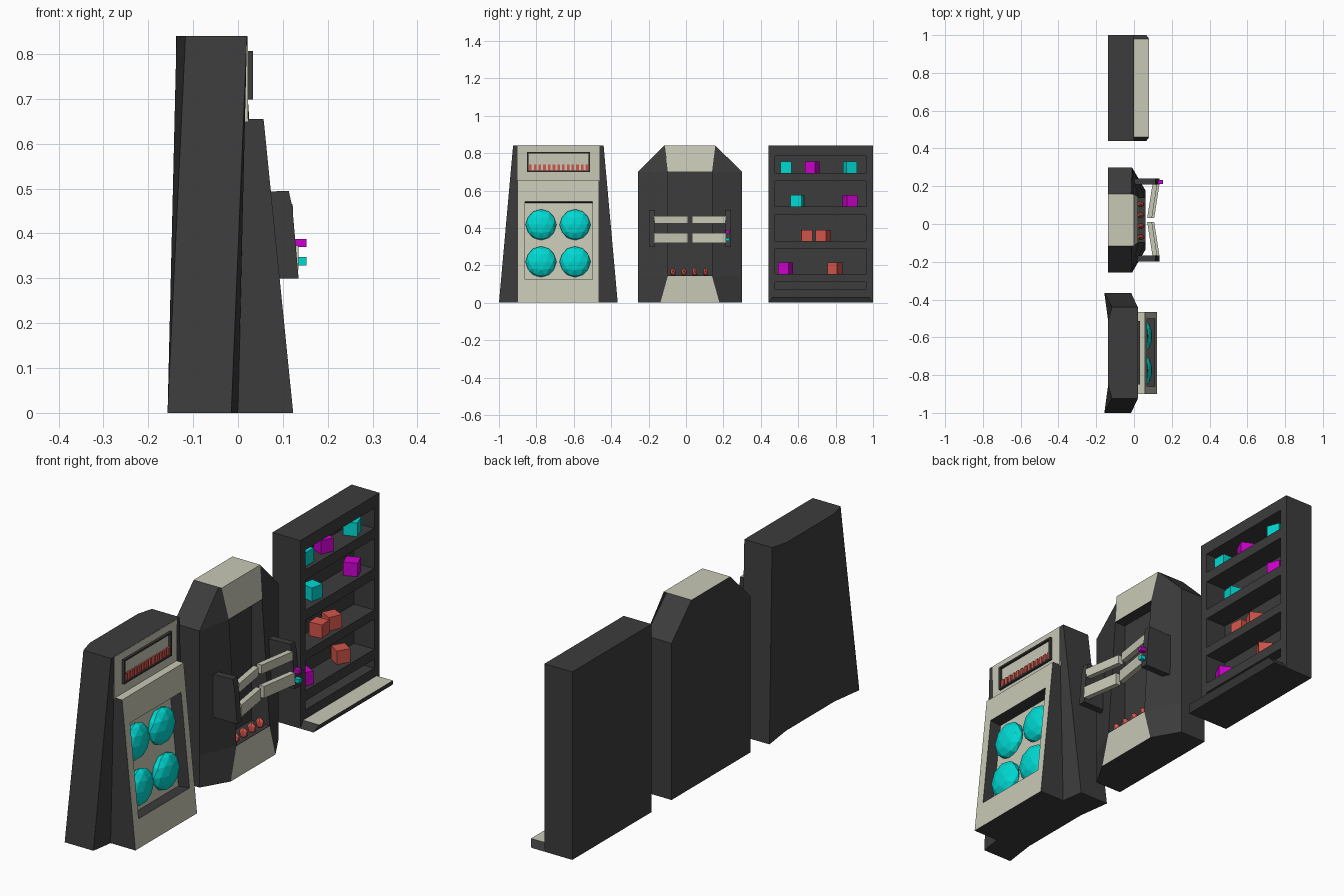
import bpy, bmesh, math
from mathutils import Vector, Matrix

if "Cube" in bpy.data.objects:
    bpy.data.objects.remove(bpy.data.objects["Cube"])


def material(name, rgb):
    m = bpy.data.materials.new(name)
    m.diffuse_color = (*rgb, 1)
    m.use_nodes = True
    m.node_tree.nodes["Principled BSDF"].inputs["Base Color"].default_value = m.diffuse_color
    return m


DARK = material("dark_grey", (0.045, 0.045, 0.045))
LIGHT = material("cream", (0.58, 0.58, 0.47))
CYAN = material("cyan", (0.0, 0.7, 0.65))
RED = material("red", (0.65, 0.09, 0.07))
MAGENTA = material("magenta", (0.6, 0.0, 0.6))


def finish(name, bm, *mats):
    bmesh.ops.recalc_face_normals(bm, faces=bm.faces)
    me = bpy.data.meshes.new(name)
    bm.to_mesh(me)
    bm.free()
    for m in mats:
        me.materials.append(m)
    ob = bpy.data.objects.new(name, me)
    bpy.context.collection.objects.link(ob)
    return ob


def loft(name, rings, *mats):
    """Skin closed rings of equal length and cap both ends."""
    bm = bmesh.new()
    vs = [[bm.verts.new(p) for p in r] for r in rings]
    n = len(vs[0])
    for a, b in zip(vs, vs[1:]):
        for i in range(n):
            j = (i + 1) % n
            bm.faces.new((a[i], a[j], b[j], b[i]))
    bm.faces.new(vs[0])
    bm.faces.new(vs[-1])
    return finish(name, bm, *mats)


def prism(name, xz, y0, y1, *mats):
    return loft(name, [[(x, y, z) for x, z in xz] for y in (y0, y1)], *mats)


def box(name, x, y, z, *mats):
    return prism(name, [(x[0], z[0]), (x[1], z[0]), (x[1], z[1]), (x[0], z[1])], *y, *mats)


def turned_cube(name, centre, size, angle, mat):
    bm = bmesh.new()
    bmesh.ops.create_cube(bm, size=size, matrix=Matrix.Translation(centre) @ Matrix.Rotation(angle, 4, 'Z'))
    return finish(name, bm, mat)


def ball(name, centre, radii, level, mat):
    bm = bmesh.new()
    bmesh.ops.create_icosphere(bm, subdivisions=level, radius=1,
                               matrix=Matrix.Translation(centre) @ Matrix.Diagonal((*radii, 1)))
    return finish(name, bm, mat)


def paint(ob, test):
    """Give the second material slot to faces that pass the test."""
    for p in ob.data.polygons:
        if test(p.normal, p.center):
            p.material_index = 1


def cut(ob, cutter):
    mod = ob.modifiers.new("cut", 'BOOLEAN')
    mod.operation = 'DIFFERENCE'
    mod.solver = 'EXACT'
    mod.object = cutter
    bpy.context.view_layer.objects.active = ob
    bpy.ops.object.modifier_apply(modifier=mod.name)
    bpy.data.objects.remove(cutter)


# --- Left cabinet: flared body with leaning wings
CA = -0.6825


def plan(half, z):
    return [(x, CA + h, z) for x, h in half] + [(x, CA - h, z) for x, h in reversed(half)]


loft("orb_cabinet_body", [
    plan([(-0.137, 0.17), (-0.157, 0.3175), (-0.015, 0.3175), (0.0, 0.22)], 0),
    plan([(-0.137, 0.17), (-0.117, 0.242), (0.02, 0.242), (0.02, 0.22)], 0.84)], DARK)

# Sloping front panel with a recess parallel to its face
panel = prism("orb_panel", [(-0.02, 0), (0.123, 0), (0.057, 0.655), (0.0, 0.655)], -0.9, -0.465, DARK, LIGHT)
paint(panel, lambda n, c: n.x > 0.5 or n.z > 0.9)
tilt = 0.066 / 0.655
def face_x(z):
    return 0.123 - tilt * z


def inset(z, d):
    return (face_x(z) - d, z - tilt * d)


cutter = prism("recess_cutter", [inset(0.123, 0.055), inset(0.123, -0.03), inset(0.54, -0.03), inset(0.54, 0.055)],
               -0.86, -0.50, DARK, LIGHT)
cutter.hide_render = True
paint(cutter, lambda n, c: n.x < -0.5)
cut(panel, cutter)
for y in (-0.775, -0.593):
    for z in (0.219, 0.417):
        ball("orb", (face_x(z) - 0.045, y, z), (0.04, 0.083, 0.083), 2, CYAN)

# Upper face plate, display frame and indicator bars
prism("upper_plate", [(0.0, 0.65), (0.022, 0.65), (0.022, 0.839), (0.0, 0.839)], -0.902, -0.462, LIGHT)
for z in ((0.699, 0.707), (0.799, 0.807)):
    box("display_frame_rail", (0.015, 0.033), (-0.85, -0.513), z, DARK)
for y in ((-0.85, -0.842), (-0.521, -0.513)):
    box("display_frame_post", (0.015, 0.033), y, (0.699, 0.807), DARK)
for i in range(13):
    y = -0.832 + i * 0.0252
    box("indicator_bar", (0.015, 0.03), (y - 0.007, y + 0.007), (0.707, 0.74), RED)

# --- Middle pod: faceted body with a tall recess
CB = 0.021


def pod_row(z, outer, outer_x, front, front_x):
    half = [(-0.138, outer), (outer_x, outer), (front_x, front)]
    return [(x, CB + h, z) for x, h in half] + [(x, CB - h, z) for x, h in reversed(half)]


pod = loft("pod_body", [
    pod_row(0, 0.278, -0.01, 0.158, 0.06),
    pod_row(0.143, 0.278, -0.01, 0.118, 0.06),
    pod_row(0.70, 0.278, -0.01, 0.118, 0.022),
    pod_row(0.84, 0.137, -0.015, 0.136, 0.0)], DARK, LIGHT)
paint(pod, lambda n, c: n.z > 0.9 or (n.x > 0.5 and abs(c.y - CB) < 0.02 and (c.z < 0.14 or c.z > 0.72)))
cutter = box("pod_cutter", (-0.03, 0.2), (CB - 0.117, CB + 0.117), (0.145, 0.698), DARK, LIGHT)
cutter.hide_render = True
cut(pod, cutter)
for i in range(4):
    ball("pod_light", (0.035, -0.069 + i * 0.058, 0.163), (0.021, 0.015, 0.026), 1, RED)

# Side brackets with restraint bars fanning inward
for s in (-1, 1):
    prism("bar_bracket", [(-0.02, 0.49), (0.113, 0.495), (0.121, 0.46), (0.135, 0.30), (-0.02, 0.30)],
          CB + s * 0.188, CB + s * 0.22, DARK)
    for z0, z1, push in ((0.425, 0.465, 0.0), (0.32, 0.373, 0.012)):
        ya, yb = CB + s * 0.011, CB + s * 0.19
        rings = [[(x + d, y, z) for d, z in ((0, z0), (0.025, z0), (0.025, z1), (0, z1))]
                 for x, y in ((0.07 + push, ya), (0.098 + push, yb))]
        loft("restraint_bar", rings, LIGHT)
for z, m in ((0.338, CYAN), (0.379, MAGENTA)):
    box("bracket_button", (0.11, 0.153), (0.212, 0.232), (z - 0.009, z + 0.009), m)

# --- Right shelf unit with open bays
shelf = box("shelf_body", (-0.138, 0.0), (0.44, 1.0), (0, 0.84), DARK)
for z, back in (((0.695, 0.785), -0.1), ((0.515, 0.65), -0.1), ((0.33, 0.47), -0.1),
                ((0.155, 0.29), -0.1), ((0.07, 0.11), -0.1)):
    cutter = box("bay_cutter", (back, 0.1), (0.477, 0.963), z, DARK)
    cutter.hide_render = True
    cut(shelf, cutter)

# Foot step with bevelled ends and a light tread
foot = loft("foot_step", [
    [(-0.01, 0.44, 0), (0.065, 0.44, 0), (0.065, 1.0, 0), (-0.01, 1.0, 0)],
    [(-0.01, 0.46, 0.03), (0.08, 0.46, 0.03), (0.08, 0.98, 0.03), (-0.01, 0.98, 0.03)]], DARK, LIGHT)
paint(foot, lambda n, c: n.z > 0.9)

# Cubes on the shelves
for y, z, a, m in ((0.535, 0.695, 0.0, CYAN), (0.675, 0.695, -25, MAGENTA), (0.877, 0.695, 20, CYAN),
                   (0.595, 0.515, -12, CYAN), (0.877, 0.515, 22, MAGENTA),
                   (0.645, 0.33, 5, RED), (0.733, 0.33, -25, RED),
                   (0.533, 0.155, -25, MAGENTA), (0.797, 0.155, -30, RED)):
    turned_cube("shelf_cube", (-0.05, y, z + 0.03), 0.06, math.radians(a), m)
